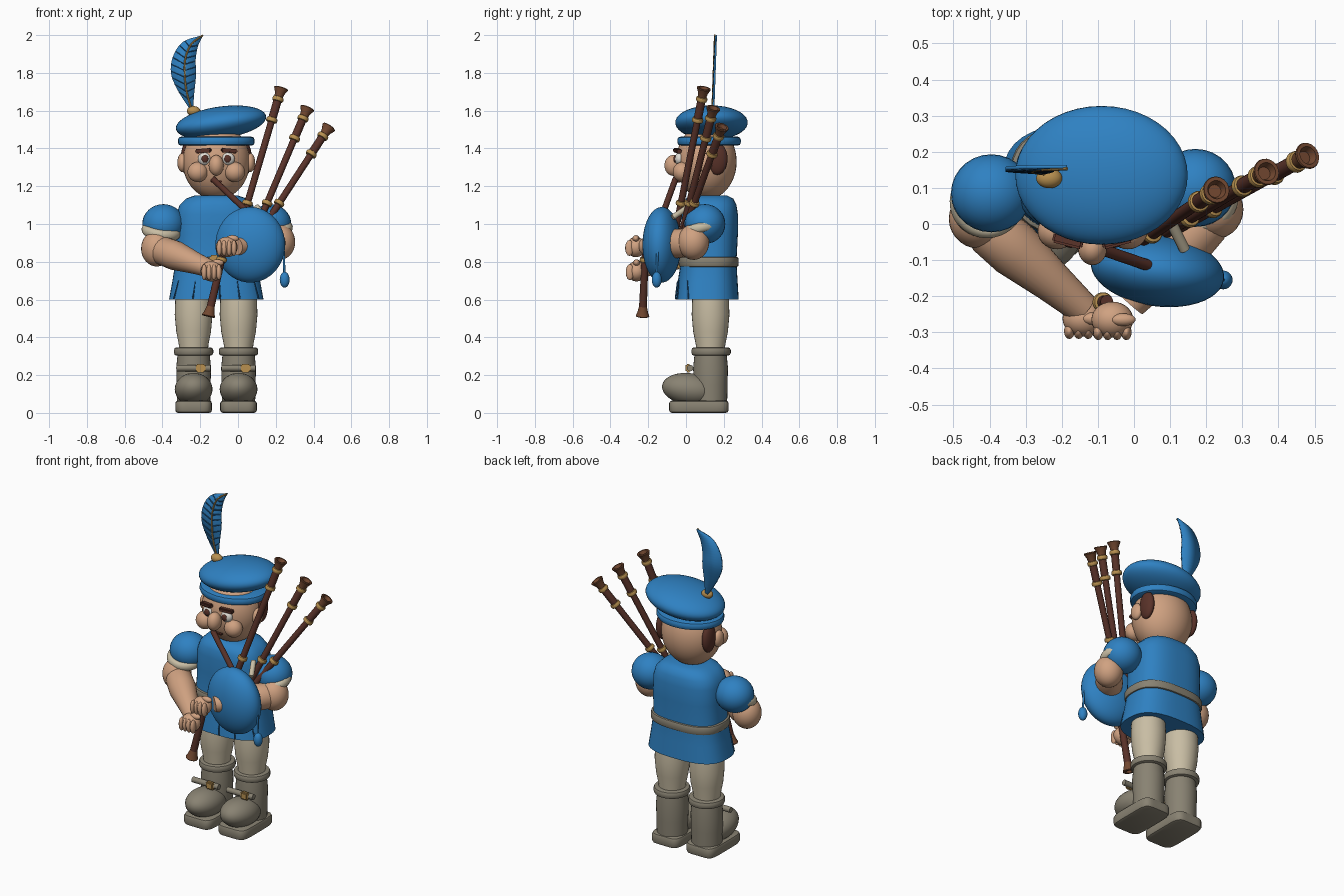
import bpy, bmesh
from math import sin, cos, pi, radians
from mathutils import Vector, Matrix

if "Cube" in bpy.data.objects:
    bpy.data.objects.remove(bpy.data.objects["Cube"])


def material(name, rgb):
    m = bpy.data.materials.new(name)
    m.use_nodes = True
    m.diffuse_color = (*rgb, 1)
    m.node_tree.nodes["Principled BSDF"].inputs["Base Color"].default_value = (*rgb, 1)
    return m


BLUE = material("cloth blue", (.028, .22, .54))
NAVY = material("dark blue", (.012, .08, .2))
SKIN = material("skin", (.63, .36, .22))
BROWN = material("dark wood brown", (.10, .032, .022))
BELL = material("light wood brown", (.17, .065, .03))
BEIGE = material("beige cloth", (.58, .51, .37))
GREY = material("boot grey", (.25, .225, .17))
GOLD = material("brass", (.48, .28, .08))
WHITE = material("eye white", (.75, .72, .66))

CX = -.115  # body axis


def from_bmesh(name, bm, mat):
    bmesh.ops.recalc_face_normals(bm, faces=bm.faces)
    mesh = bpy.data.meshes.new(name)
    bm.to_mesh(mesh)
    bm.free()
    mesh.materials.append(mat)
    ob = bpy.data.objects.new(name, mesh)
    bpy.context.collection.objects.link(ob)
    bpy.ops.object.select_all(action='DESELECT')
    ob.select_set(True)
    bpy.context.view_layer.objects.active = ob
    bpy.ops.object.shade_smooth_by_angle(angle=radians(40))
    return ob


def ellipsoid(name, c, r, mat, rot=(0, 0, 0), seg=28):
    bm = bmesh.new()
    bmesh.ops.create_uvsphere(bm, u_segments=seg, v_segments=seg // 2 + 2, radius=1)
    ob = from_bmesh(name, bm, mat)
    ob.location, ob.scale = c, r
    ob.rotation_euler = [radians(a) for a in rot]
    return ob


def box(name, c, size, mat, rot=(0, 0, 0)):
    bm = bmesh.new()
    bmesh.ops.create_cube(bm, size=1)
    bmesh.ops.scale(bm, vec=size, verts=bm.verts)
    bmesh.ops.bevel(bm, geom=bm.edges[:], offset=min(size) * .25, segments=2, affect='EDGES')
    ob = from_bmesh(name, bm, mat)
    ob.location = c
    ob.rotation_euler = [radians(a) for a in rot]
    return ob


def rings(name, sections, mat, power=2.0, matrix=None, n=32):
    """Loft of superellipse sections (z, cx, cy, rx, ry) with capped ends."""
    bm = bmesh.new()
    loops = []
    for z, cx, cy, rx, ry in sections:
        loop = []
        for i in range(n):
            c, s = cos(2 * pi * i / n), sin(2 * pi * i / n)
            k = (abs(c) ** power + abs(s) ** power) ** (-1 / power)
            loop.append(bm.verts.new((cx + rx * c * k, cy + ry * s * k, z)))
        loops.append(loop)
    for a, b in zip(loops, loops[1:]):
        for i in range(n):
            bm.faces.new((a[i], a[(i + 1) % n], b[(i + 1) % n], b[i]))
    bm.faces.new(loops[0])
    bm.faces.new(loops[-1])
    if matrix:
        bm.transform(matrix)
    return from_bmesh(name, bm, mat)


def turned(name, p, q, profile, mat, n=20):
    """Round part along the line p-q; profile holds (distance from p, radius)."""
    p, q = Vector(p), Vector(q)
    m = Matrix.Translation(p) @ (q - p).to_track_quat('Z', 'Y').to_matrix().to_4x4()
    return rings(name, [(d, 0, 0, r, r) for d, r in profile], mat, matrix=m, n=n)


def rod(name, p, q, r, mat, r2=None, n=16):
    return turned(name, p, q, [(0, r), ((Vector(q) - Vector(p)).length, r2 or r)], mat, n)


def rounded(z0, z1, r, b):
    """Turned profile with rounded rims."""
    return [(z0, r - b), (z0 + b * .3, r - b * .3), (z0 + b, r),
            (z1 - b, r), (z1 - b * .3, r - b * .3), (z1, r - b)]


# Legs and boots
for side, x in (("right", CX - .12), ("left", CX + .118)):
    leg = [(.3, .075), (.36, .078), (.43, .092), (.52, .1), (.6, .097), (.68, .09)]
    rings(side + "_trouser", [(z, x, .13, r, r) for z, r in leg], BEIGE)
    shaft = [(.06, .088), (.15, .09), (.24, .092), (.31, .085)]
    rings(side + "_boot_shaft", [(z, x, .13, r, r) for z, r in shaft], GREY)
    rings(side + "_boot_cuff", [(z, x, .133, r, r) for z, r in rounded(.303, .347, .104, .014)], GREY)
    ellipsoid(side + "_boot_foot", (x, .02, .125), (.1, .148, .085), GREY, (-8, 0, 0))
    rings(side + "_boot_sole", [(z, x, .068, r, r + .06) for z, r in rounded(0, .065, .097, .014)],
          GREY, power=6, n=48)
    rod(side + "_boot_strap", (x - .09, .022, .237), (x + .09, .022, .237), .017, GREY)
    box(side + "_boot_buckle", (x + .037, .012, .237), (.05, .028, .046), GOLD)

# Tunic, skirt folds and belt
POW = 2.7
rings("tunic", [(.6, CX, .112, .25, .167), (.7, CX, .115, .232, .158), (.8, CX, .12, .216, .147),
                (.95, CX, .125, .213, .15), (1.05, CX, .125, .21, .15), (1.1, CX, .125, .195, .142),
                (1.135, CX, .125, .16, .125), (1.152, CX, .125, .11, .09)], BLUE, power=POW, n=48)
rings("belt", [(z, CX, .12, r, r - .07) for z, r in rounded(.772, .826, .229, .012)],
      GREY, power=POW, n=48)
box("belt_buckle", (CX, -.035, .8), (.07, .03, .07), GOLD)


def skirt_point(u, rx, ry, z):
    return (CX + u * rx, .112 - ry * (1 - abs(u) ** POW) ** (1 / POW), z)


for u in (-.9, -.5, .08, .5, .9):
    rod("skirt_fold", skirt_point(u * .96, .232, .158, .7), skirt_point(u, .25, .167, .602),
        .002, NAVY, .005, 8)

# Head and face
ellipsoid("head", (CX, .108, 1.33), (.178, .16, .2), SKIN, seg=40)
ellipsoid("nose", (CX, -.068, 1.31), (.04, .046, .055), SKIN)
box("mouth", (CX, -.036, 1.225), (.06, .02, .009), BROWN)
for side, s in (("right", -1), ("left", 1)):
    ellipsoid(side + "_cheek", (CX + s * .098, -.02, 1.275), (.054, .05, .053), SKIN)
    ellipsoid(side + "_ear", (CX + s * .18, .1, 1.325), (.026, .04, .05), SKIN)
    ellipsoid(side + "_sideburn", (CX + s * .158, .165, 1.345), (.03, .055, .085), BROWN)
    ellipsoid(side + "_eye", (CX + s * .062, -.034, 1.345), (.036, .026, .034), WHITE)
    ellipsoid(side + "_iris", (CX + s * .06, -.056, 1.345), (.018, .01, .02), BROWN)
    box(side + "_eyebrow", (CX + s * .068, -.046, 1.388), (.085, .03, .022), BROWN, (0, s * 5, s * 14))

# Bonnet with feather
rings("bonnet_band", [(z, CX, .122, r, r - .035) for z, r in rounded(1.415, 1.462, .203, .016)], BLUE)
ellipsoid("bonnet_crown", (-.09, .135, 1.537), (.241, .192, .085), BLUE, (0, -8, 0), 44)
ellipsoid("feather_knob", (-.235, .127, 1.598), (.036, .028, .026), GOLD)


def spline(pts, steps=5):
    pts = [Vector(p) for p in pts]
    ext = [2 * pts[0] - pts[1]] + pts + [2 * pts[-1] - pts[-2]]
    out = []
    for a, b, c, d in zip(ext, ext[1:], ext[2:], ext[3:]):
        for i in range(steps):
            t = i / steps
            out.append(.5 * (2 * b + (c - a) * t + (2 * a - 5 * b + 4 * c - d) * t * t
                             + (3 * b - a - 3 * c + d) * t ** 3))
    return out + [pts[-1]]


def feather_point(p, off=0):
    return Vector((p[0], .145 + off + (p[1] - 1.6) * .035, p[1]))


outer = spline([(-.25, 1.6), (-.32, 1.71), (-.355, 1.80), (-.343, 1.89), (-.29, 1.965), (-.187, 2.0)])
inner = spline([(-.238, 1.6), (-.232, 1.69), (-.222, 1.79), (-.224, 1.87), (-.212, 1.94), (-.185, 2.0)])
bm = bmesh.new()
verts = [[bm.verts.new(feather_point(p)) for p in edge] for edge in (outer, inner)]
for i in range(len(outer) - 1):
    bm.faces.new((verts[0][i], verts[1][i], verts[1][i + 1], verts[0][i + 1]))
feather = from_bmesh("feather_vane", bm, BLUE)
solid = feather.modifiers.new("thickness", 'SOLIDIFY')
solid.thickness, solid.offset = .01, 0
rib = [feather_point(o.lerp(i, .55), -.006) for o, i in zip(outer, inner)]
for a, b in zip(rib, rib[1:]):
    rod("feather_rib", a, b, .005, GOLD, n=8)
for i in range(5, len(rib) - 3, 2):
    for edge in (outer, inner):
        rod("feather_barb", rib[i - 2], feather_point(edge[i].lerp(edge[i - 1], .5), -.006),
            .004, NAVY, .002, 6)


# Arms
def hand(side, c):
    x, y, z = c
    ellipsoid(side + "_hand", c, (.058, .05, .054), SKIN)
    for i in range(4):
        ellipsoid(side + "_finger", (x + (i - 1.5) * .026, y - .035, z - .005),
                  (.015, .022, .042), SKIN, seg=14)
    ellipsoid(side + "_thumb", (x + .03, y + .0, z + .045), (.035, .018, .018), SKIN, seg=14)


def arm(side, shoulder, elbow, wrist, hand_at, tilt):
    ellipsoid(side + "_sleeve", shoulder, (.112, .108, .105), BLUE)
    c = Vector(shoulder).lerp(Vector(elbow), .3)
    bpy.ops.mesh.primitive_torus_add(major_radius=.083, minor_radius=.023, major_segments=36,
                                     minor_segments=12, location=c, rotation=[radians(a) for a in tilt])
    cuff = bpy.context.object
    cuff.name = side + "_sleeve_cuff"
    cuff.scale.z = 1.2
    cuff.data.materials.append(BEIGE)
    bpy.ops.object.shade_smooth_by_angle(angle=radians(40))
    ellipsoid(side + "_elbow", elbow, (.083, .083, .095), SKIN)
    e, w = Vector(elbow), Vector(wrist)
    length = (w - e).length
    turned(side + "_forearm", e, w, [(length * t, r) for t, r in
           ((0, .06), (.12, .076), (.35, .078), (.7, .058), (1, .045))], SKIN, 24)
    hand(side, hand_at)


arm("right", (-.395, .085, 1.0), (-.43, .015, .87), (-.14, -.235, .76), (-.14, -.262, .75), (14, 8, 0))
arm("left", (.17, .1, 1.0), (.22, .04, .905), (-.01, -.22, .88), (-.06, -.265, .878), (14, -8, 0))

# Bag with tassel and tie
ellipsoid("pipe_bag", (.065, -.128, .89), (.186, .1, .2), BLUE, (0, 0, -8), 44)
rod("tassel_cord", (.24, -.15, .9), (.246, -.155, .73), .006, BLUE)
ellipsoid("tassel", (.247, -.155, .705), (.026, .026, .042), BLUE)
rod("bag_tie", (.1, .01, 1.09), (.14, -.07, 1.035), .015, BEIGE)


# Pipes
def collar(p, q, d, r, w=.026):
    turned("pipe_ferrule", p, q, rounded(d - w / 2, d + w / 2, r, .008), GOLD)


def drone(base, tip):
    n = (Vector(tip) - Vector(base)).length
    turned("drone_pipe", base, tip, [(0, .018), (n - .18, .018), (n - .18, .022), (n - .06, .022)], BROWN)
    turned("drone_bell", base, tip, [(n - .065, .02), (n - .03, .026), (n - .004, .038), (n, .036),
                                     (n, .026), (n - .02, .018)], BELL)
    for d, r in ((n - .063, .03), (n - .18, .03), ((1.11 - base[2]) / (tip[2] - base[2]) * n, .028)):
        collar(base, tip, d, r)


drone((.0, -.06, .94), (.229, .095, 1.72))
drone((.09, -.02, .96), (.368, .145, 1.615))
drone((.12, -.01, .96), (.482, .19, 1.515))
rod("blow_pipe", (-.135, -.055, 1.24), (.04, -.115, 1.075), .016, BROWN)
chanter = (-.075, -.215, .86), (-.157, -.23, .51)
n = (Vector(chanter[1]) - Vector(chanter[0])).length
turned("chanter", *chanter, [(0, .018), (n - .05, .021)], BROWN)
turned("chanter_bell", *chanter, [(n - .055, .021), (n - .02, .029), (n - .004, .036), (n, .033),
                                  (n, .02), (n - .02, .014)], BELL)
collar(*chanter, .05, .028)
